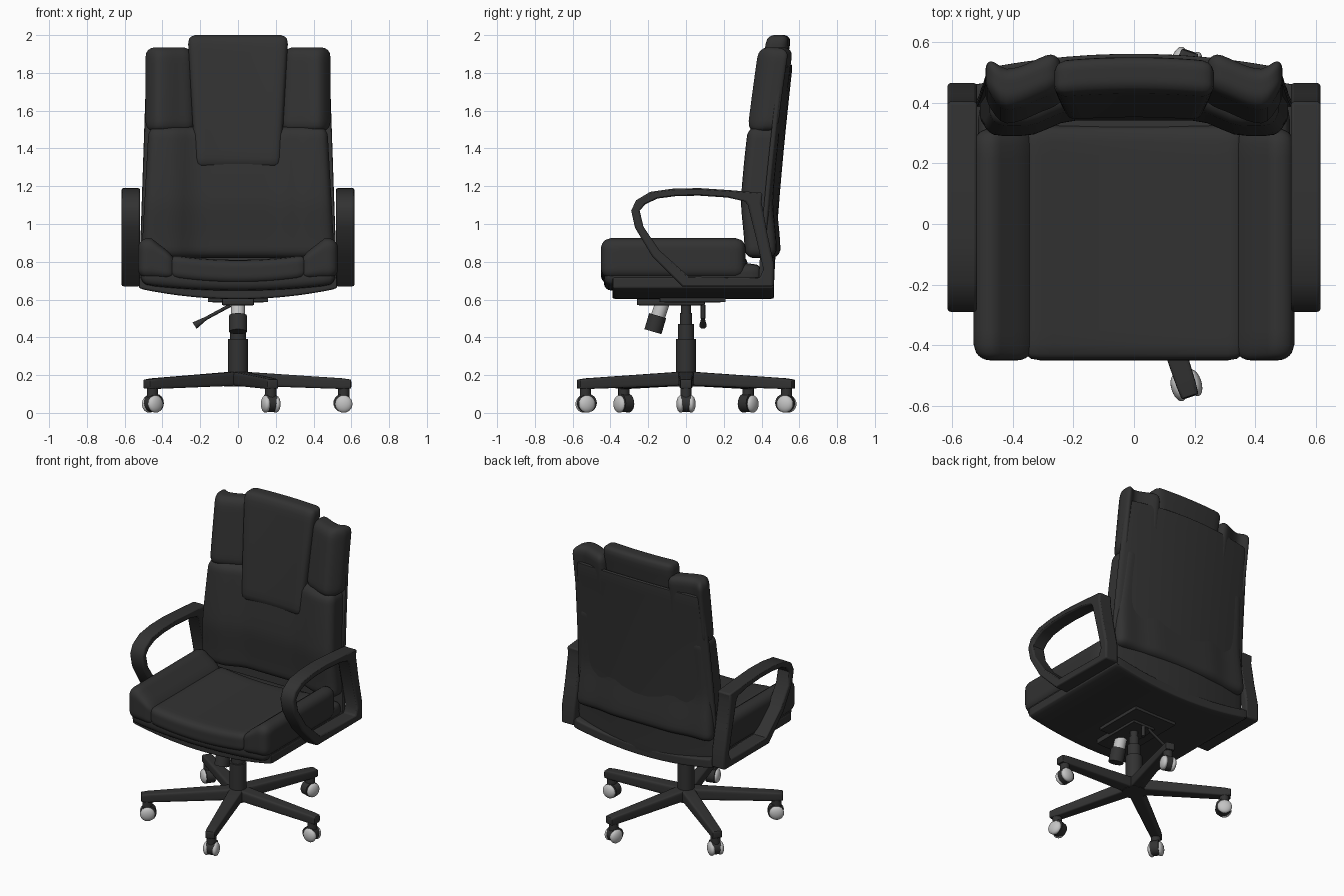
import bpy, bmesh, math
from mathutils import Vector, Matrix

if "Cube" in bpy.data.objects:
    bpy.data.objects.remove(bpy.data.objects["Cube"])


def material(name, c):
    m = bpy.data.materials.new(name)
    m.diffuse_color = (c, c, c, 1)
    m.use_nodes = True
    m.node_tree.nodes["Principled BSDF"].inputs["Base Color"].default_value = m.diffuse_color
    return m


BLACK = material("black", 0.032)
GREY = material("light_grey", 0.55)


def finish(name, bm, mat, mirror=False, angle=40):
    bmesh.ops.recalc_face_normals(bm, faces=bm.faces[:])
    me = bpy.data.meshes.new(name)
    bm.to_mesh(me)
    bm.free()
    me.materials.append(mat)
    for p in me.polygons:
        p.use_smooth = True
    me.set_sharp_from_angle(angle=math.radians(angle))
    ob = bpy.data.objects.new(name, me)
    bpy.context.collection.objects.link(ob)
    if mirror:
        ob.modifiers.new("mirror", 'MIRROR').use_clip = False
    return ob


def pad(name, lo, hi, r, warp=None, n=14, mirror=False, mat=BLACK):
    """Rounded box between two corners, bent by a warp function."""
    lo, hi = Vector(lo), Vector(hi)
    bm = bmesh.new()
    bmesh.ops.create_cube(bm, size=2)
    bmesh.ops.subdivide_edges(bm, edges=bm.edges[:], cuts=n, use_grid_fill=True)
    for v in bm.verts:
        u = [math.copysign(1 - (1 - min(1, abs(c))) ** 1.5, c) for c in v.co]
        p = Vector([lo[i] + (hi[i] - lo[i]) * (u[i] + 1) / 2 for i in range(3)])
        q = Vector([min(max(p[i], lo[i] + r), hi[i] - r) for i in range(3)])
        p = q + (p - q).normalized() * r
        if warp:
            warp(p)
        v.co = p
    return finish(name, bm, mat, mirror)


def rod(name, a, b, r1, r2=None, mat=BLACK, seg=24):
    a, b = Vector(a), Vector(b)
    bm = bmesh.new()
    bmesh.ops.create_cone(bm, cap_ends=True, segments=seg, radius1=r1,
                          radius2=r1 if r2 is None else r2, depth=(b - a).length)
    rot = (b - a).to_track_quat('Z', 'Y').to_matrix().to_4x4()
    bmesh.ops.transform(bm, matrix=Matrix.Translation((a + b) / 2) @ rot, verts=bm.verts)
    return finish(name, bm, mat)


def step(a, b, x):
    t = min(max((x - a) / (b - a), 0), 1)
    return t * t * (3 - 2 * t)


# ---- seat ----
def pan_bow(p):
    p.z += 0.055 * (p.x / 0.52) ** 2


def under_bow(p):
    if p.z < 0.72:
        p.z += 0.03 * (p.x / 0.5) ** 2


def centre_sag(p):
    p.z += 0.025 * (p.x / 0.34) ** 2


def bolster_slope(p):
    u = min(max((p.x - 0.34) / 0.12, 0), 1)
    p.z -= (1 - u) * 0.09 * max(0, p.z - 0.70) / 0.22


pad("seat_pan", (-0.525, -0.39, 0.602), (0.525, 0.465, 0.665), 0.012, pan_bow)
pad("seat_under_cushion", (-0.515, -0.435, 0.645), (0.515, 0.40, 0.79), 0.045, under_bow)
pad("seat_centre", (-0.36, -0.45, 0.685), (0.36, 0.325, 0.81), 0.04, centre_sag)
pad("seat_bolsters", (0.33, -0.45, 0.71), (0.53, 0.315, 0.925), 0.055, bolster_slope, mirror=True)


# ---- backrest ----
def lean(z):
    return 0.29 + 0.09 * (max(0, z - 1.1) / 0.8) ** 1.3


def shell_warp(p):
    t = (p.z - 0.61) / 1.23
    p.x *= 1 - 0.075 * t
    p.y += 0.10 * max(0, t) ** 1.4 - 0.05 * (p.x / 0.5) ** 2
    p.z += (0.055 * (1 - t) - 0.02 * t) * (p.x / 0.5) ** 2


def lower_warp(p):
    p.x *= 1 + 0.07 * (1.48 - p.z) / 0.6
    front = 1 if p.y < 0.07 else 0.4
    p.y += lean(p.z) + 0.05 * (1 - front * step(0.2, 0.36, abs(p.x)))
    p.y += 0.02 * step(1.15, 0.85, p.z) if p.z < 1.15 else 0


def upper_warp(p):
    p.x += 0.03 * (p.z - 1.7) * (1 - step(0.25, 0.4, p.x))
    p.y += lean(p.z) + 0.055 * (1 - step(0.24, 0.42, p.x))
    p.y += 0.05 * step(0.42, 0.5, p.x)


def head_warp(p):
    p.x *= 1 + 0.12 * (p.z - 1.5) / 0.5
    p.y += lean(p.z) + 0.043 - 0.012 * (p.x / 0.25) ** 2


pad("back_shell", (-0.525, 0.435, 0.605), (0.525, 0.465, 1.845), 0.012, shell_warp)
pad("back_lower_cushion", (-0.475, 0, 0.82), (0.475, 0.14, 1.515), 0.05, lower_warp, n=24)
pad("back_upper_bolsters", (0.235, 0, 1.49), (0.49, 0.135, 1.935), 0.05, upper_warp, mirror=True)
pad("back_head_panel", (-0.238, 0, 1.30), (0.238, 0.12, 2.0), 0.04, head_warp)

# ---- armrests: outer and inner outline pairs in the side plane (y, z) ----
LOOP = [((-.29, 1.07), (-.245, 1.07)), ((-.265, 1.125), (-.215, 1.105)),
        ((-.19, 1.17), (-.15, 1.135)), ((-.07, 1.187), (-.05, 1.148)),
        ((.07, 1.19), (.07, 1.15)), ((.25, 1.178), (.22, 1.14)),
        ((.405, 1.165), (.31, 1.12)), ((.40, 1.115), (.327, 1.10)),
        ((.43, .95), (.372, .92)), ((.465, .79), (.41, .76)),
        ((.465, .67), (.39, .715)), ((-.02, .67), (.015, .722)),
        ((-.18, .83), (-.14, .86)), ((-.27, .98), (-.225, .985))]
bm = bmesh.new()
rings = [[bm.verts.new((x, *p)) for x, p in
          ((0.518, o), (0.616, o), (0.616, i), (0.518, i))] for o, i in LOOP]
for k, a in enumerate(rings):
    b = rings[(k + 1) % len(rings)]
    for j in range(4):
        bm.faces.new((a[j], a[(j + 1) % 4], b[(j + 1) % 4], b[j]))
arms = finish("armrests", bm, BLACK, mirror=True)
bev = arms.modifiers.new("bevel", 'BEVEL')
bev.width, bev.segments, bev.angle_limit = 0.01, 2, math.radians(55)

# ---- tilt mechanism, lever and tension knob ----
pad("mechanism_plate", (-0.16, -0.14, 0.585), (0.16, 0.21, 0.612), 0.006, n=4)
pad("mechanism_box", (-0.085, -0.26, 0.568), (0.085, 0.10, 0.605), 0.008, n=4)
rod("knob_stem", (0, -0.125, 0.58), (0, -0.155, 0.49), 0.038, mat=GREY)
rod("knob_grip", (0, -0.15, 0.515), (0, -0.175, 0.43), 0.047)
rod("lever_rod", (-0.04, 0.09, 0.57), (-0.17, 0.09, 0.50), 0.009, seg=10)
rod("lever_paddle", (-0.165, 0.09, 0.503), (-0.23, 0.09, 0.462), 0.008, 0.02, seg=10)
rod("lever_pivot", (0, 0.09, 0.50), (0, 0.09, 0.57), 0.012, seg=12)

# ---- gas column ----
for name, z0, z1, r in (("column_base", 0.17, 0.39, 0.053), ("column_middle", 0.39, 0.47, 0.042),
                        ("column_neck", 0.46, 0.53, 0.032), ("column_top", 0.53, 0.60, 0.026)):
    rod(name, (0, 0, z0), (0, 0, z1), r)
rod("base_hub", (0, 0, 0.14), (0, 0, 0.215), 0.075, 0.06)


# ---- five legs with twin-wheel casters ----
def leg_warp(p):
    t = p.x / 0.6
    p.y *= 1 - 0.3 * t
    p.z += -0.04 * t + (0.02 * t if p.z < 0.18 else 0)


for i in range(5):
    turn = Matrix.Rotation(math.radians(72 * i), 4, 'Z')
    parts = [pad(f"leg_{i}", (0.02, -0.045, 0.145), (0.60, 0.045, 0.22), 0.012, leg_warp, n=6)]
    parts.append(rod(f"caster_stem_{i}", (0.56, 0, 0.08), (0.56, 0, 0.14), 0.03, seg=16))
    parts.append(rod(f"caster_hood_{i}", (0.553, -0.027, 0.052), (0.553, 0.027, 0.052), 0.048))
    for s in (-1, 1):
        bm = bmesh.new()
        bmesh.ops.create_uvsphere(bm, u_segments=20, v_segments=12, radius=0.046)
        bmesh.ops.transform(bm, verts=bm.verts, matrix=Matrix.Translation((0.56, s * 0.028, 0.047))
                            @ Matrix.Diagonal((1, 0.5, 1, 1)))
        parts.append(finish(f"caster_wheel_{i}_{'left' if s > 0 else 'right'}", bm, GREY))
    for ob in parts:
        ob.data.transform(turn)
